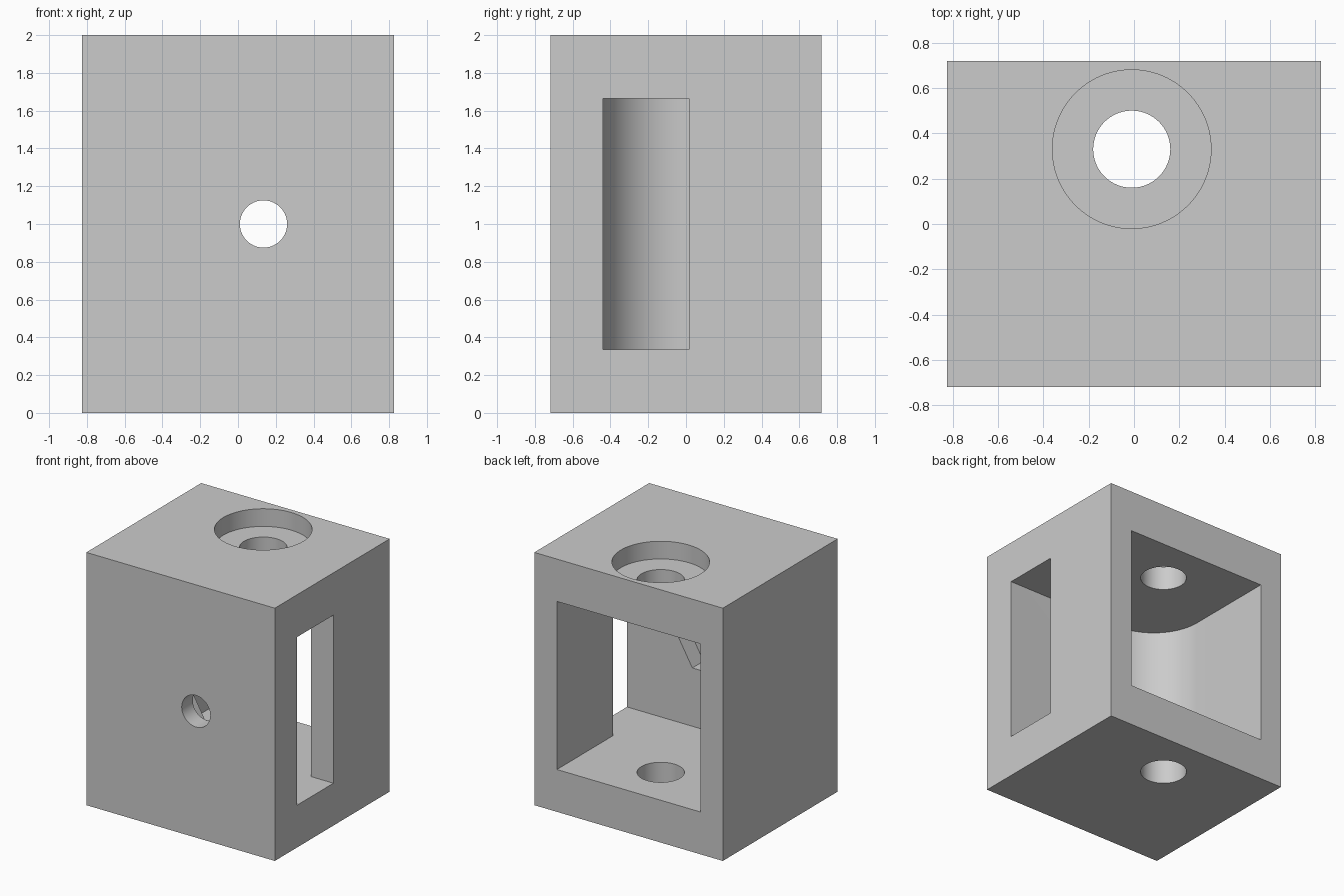
import bpy, bmesh
from math import cos, sin, pi, radians
from mathutils import Vector

cube = bpy.data.objects.get("Cube")
if cube:
    bpy.data.objects.remove(cube, do_unlink=True)

grey = bpy.data.materials.new("plain grey")
grey.use_nodes = True
COLOUR = (0.6, 0.6, 0.6, 1)
grey.diffuse_color = COLOUR
grey.node_tree.nodes["Principled BSDF"].inputs["Base Color"].default_value = COLOUR


def prism(name, profile, low, high, axis="z"):
    """Extrude a flat profile along z (points are x, y) or y (points are x, z)."""
    def place(p, d):
        return Vector((p[0], p[1], d)) if axis == "z" else Vector((p[0], d, p[1]))
    bm = bmesh.new()
    face = bm.faces.new([bm.verts.new(place(p, low)) for p in profile])
    moved = bmesh.ops.extrude_face_region(bm, geom=[face])["geom"]
    verts = [g for g in moved if isinstance(g, bmesh.types.BMVert)]
    bmesh.ops.translate(bm, verts=verts, vec=place((0, 0), high - low))
    bmesh.ops.recalc_face_normals(bm, faces=bm.faces)
    mesh = bpy.data.meshes.new(name)
    bm.to_mesh(mesh)
    bm.free()
    mesh.materials.append(grey)
    obj = bpy.data.objects.new(name, mesh)
    bpy.context.collection.objects.link(obj)
    return obj


def ring(cx, cy, radius, sides=96):
    return [(cx + radius * cos(2 * pi * i / sides),
             cy + radius * sin(2 * pi * i / sides)) for i in range(sides)]


# Solid block
W, D, H = 0.825, 0.718, 2
block = prism("block_housing", [(-W, -D), (W, -D), (W, D), (-W, D)], 0, H)

# Inner cavity: open at the back, side window, one rounded front corner
LEFT, RIGHT, FRONT, R = -0.63, 0.627, -0.44, 0.42
corner = [(LEFT + R - R * sin(a), FRONT + R - R * cos(a))
          for a in (i * pi / 64 for i in range(33))]
cavity = [(LEFT, 1), (RIGHT, 1), (RIGHT, 0.015), (1, 0.015), (1, FRONT)] + corner

# Vertical bore with counterbore, and front bolt hole with hexagonal nut pocket
bore, bolt = (-0.01, 0.33), (0.135, 1)
cutters = [
    prism("cavity_cutter", cavity, 0.335, 1.665),
    prism("bore_cutter", ring(*bore, 0.17), -0.2, 2.2),
    prism("counterbore_cutter", ring(*bore, 0.35), 1.86, 2.3),
    prism("nut_pocket_cutter", ring(*bolt, 0.235, 6), -0.58, -0.3, "y"),
    prism("bolt_hole_cutter", ring(*bolt, 0.125), -0.9, -0.4, "y"),
]

bpy.ops.object.select_all(action="DESELECT")
bpy.context.view_layer.objects.active = block
block.select_set(True)
for cutter in cutters:
    cutter.hide_render = True
    mod = block.modifiers.new(cutter.name, "BOOLEAN")
    mod.operation = "DIFFERENCE"
    mod.solver = "EXACT"
    mod.object = cutter
    bpy.ops.object.modifier_apply(modifier=mod.name)
    bpy.data.objects.remove(cutter, do_unlink=True)

bpy.ops.object.shade_smooth_by_angle(angle=radians(30))
